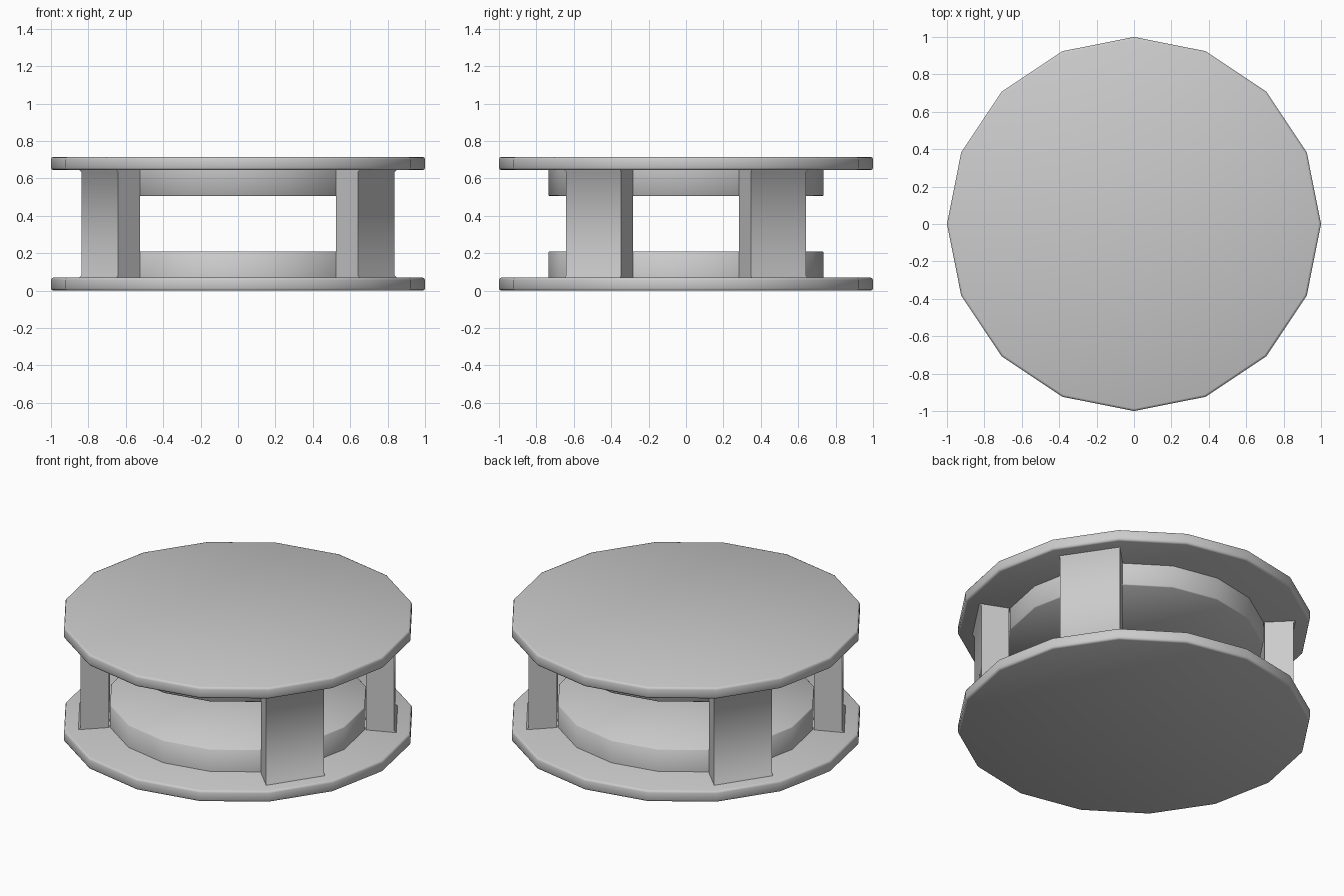
import bpy, bmesh
from math import cos, sin, pi

if "Cube" in bpy.data.objects:
    bpy.data.objects.remove(bpy.data.objects["Cube"])

SIDES = 16
STEP = 2 * pi / SIDES


def loft(name, rings):
    """Closed solid through a stack of matching rings, bottom to top."""
    bm = bmesh.new()
    loops = [[bm.verts.new(p) for p in ring] for ring in rings]
    for a, b in zip(loops, loops[1:]):
        n = len(a)
        for i in range(n):
            j = (i + 1) % n
            bm.faces.new((a[i], a[j], b[j], b[i]))
    bm.faces.new(list(reversed(loops[0])))
    bm.faces.new(loops[-1])
    bmesh.ops.recalc_face_normals(bm, faces=bm.faces)
    mesh = bpy.data.meshes.new(name)
    bm.to_mesh(mesh)
    bm.free()
    obj = bpy.data.objects.new(name, mesh)
    bpy.context.collection.objects.link(obj)
    bpy.ops.object.select_all(action='DESELECT')
    obj.select_set(True)
    bpy.context.view_layer.objects.active = obj
    bpy.ops.object.shade_smooth_by_angle(angle=pi / 3.5)
    return obj


def disc(name, profile):
    return loft(name, [[(r * cos(i * STEP), r * sin(i * STEP), z)
                        for i in range(SIDES)] for r, z in profile])


def rounded(radius, z0, z1, b):
    """Cylinder profile with softened rims."""
    c = b * 0.3
    return [(radius - b, z0), (radius - c, z0 + c), (radius, z0 + b),
            (radius, z1 - b), (radius - c, z1 - c), (radius - b, z1)]


# Outer flanges
disc("bottom_flange", rounded(1.0, 0.0, 0.07, 0.013))
disc("top_flange", rounded(1.0, 0.645, 0.715, 0.013))

# Stepped hubs inside the flanges
disc("bottom_hub", [(0.735, 0.06), (0.735, 0.205), (0.73, 0.21)])
disc("top_hub", [(0.73, 0.505), (0.735, 0.51), (0.735, 0.655)])


# Four posts, each one side of the polygon, slightly flared where they join
def post(name, sx, sy):
    rings = []
    for z, outer in ((0.06, 0.918), (0.07, 0.918), (0.082, 0.906),
                     (0.633, 0.906), (0.645, 0.918), (0.655, 0.918)):
        corners = [(0.742, 1), (outer, 1), (outer, 2), (0.742, 2)]
        rings.append([(sx * r * cos(k * STEP), sy * r * sin(k * STEP), z)
                      for r, k in corners])
    loft(name, rings)


for sx, side in ((-1, "left"), (1, "right")):
    for sy, end in ((-1, "front"), (1, "back")):
        post(f"{end}_{side}_post", sx, sy)
